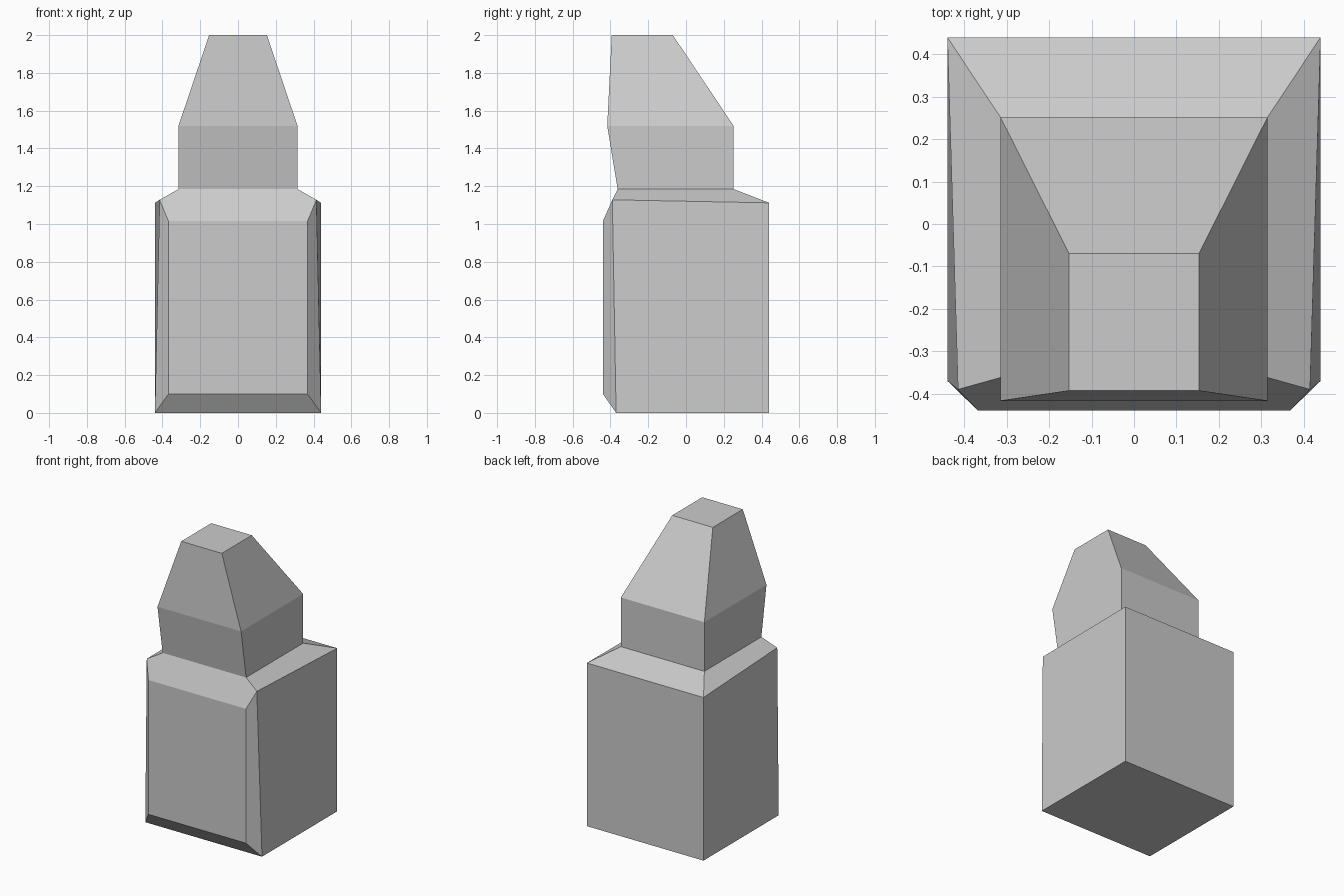
import bpy
import bmesh

if "Cube" in bpy.data.objects:
    bpy.data.objects.remove(bpy.data.objects["Cube"])


def ring(bm, front, back):
    """Mirrored four-corner loop; front and back are (half width, y, z)."""
    (fx, fy, fz), (bx, by, bz) = front, back
    return [bm.verts.new(p) for p in
            ((-fx, fy, fz), (fx, fy, fz), (bx, by, bz), (-bx, by, bz))]


def bridge(bm, a, b, skip=()):
    """Join two four-corner loops with quads."""
    for i in range(4):
        if i not in skip:
            j = (i + 1) % 4
            bm.faces.new((a[i], a[j], b[j], b[i]))


def finish(bm, name):
    mesh = bpy.data.meshes.new(name)
    bm.to_mesh(mesh)
    bm.free()
    bpy.context.collection.objects.link(bpy.data.objects.new(name, mesh))


# Body: box with sloped shoulders, open where the head joins
bm = bmesh.new()
base = ring(bm, (0.44, -0.37, 0), (0.44, 0.44, 0))
rim = ring(bm, (0.415, -0.39, 1.128), (0.44, 0.44, 1.112))
neck = ring(bm, (0.315, -0.362, 1.185), (0.315, 0.252, 1.185))
bm.faces.new(base[::-1])
bridge(bm, base, rim, skip=(0,))
bridge(bm, rim, neck)

# Raised front panel with chamfered border
panel = [bm.verts.new((x, -0.44, z)) for x, z in
         ((-0.368, 0.1), (0.368, 0.1), (0.368, 1.015), (-0.368, 1.015))]
bridge(bm, [base[0], base[1], rim[1], rim[0]], panel)
bm.faces.new(panel)

# Front shoulder and upper chamfer form one flat face
bmesh.ops.dissolve_edges(bm, edges=[bm.edges.get((rim[0], rim[1]))])
finish(bm, "body")

# Head: upright collar then a taper leaning forward
bm = bmesh.new()
loops = [ring(bm, (w, front, z), (w, back, z)) for w, front, back, z in
         ((0.315, -0.362, 0.252, 1.185),
          (0.315, -0.417, 0.252, 1.52),
          (0.153, -0.393, -0.07, 2.0))]
for lower, upper in zip(loops, loops[1:]):
    bridge(bm, lower, upper)
bm.faces.new(loops[-1])
finish(bm, "head")
